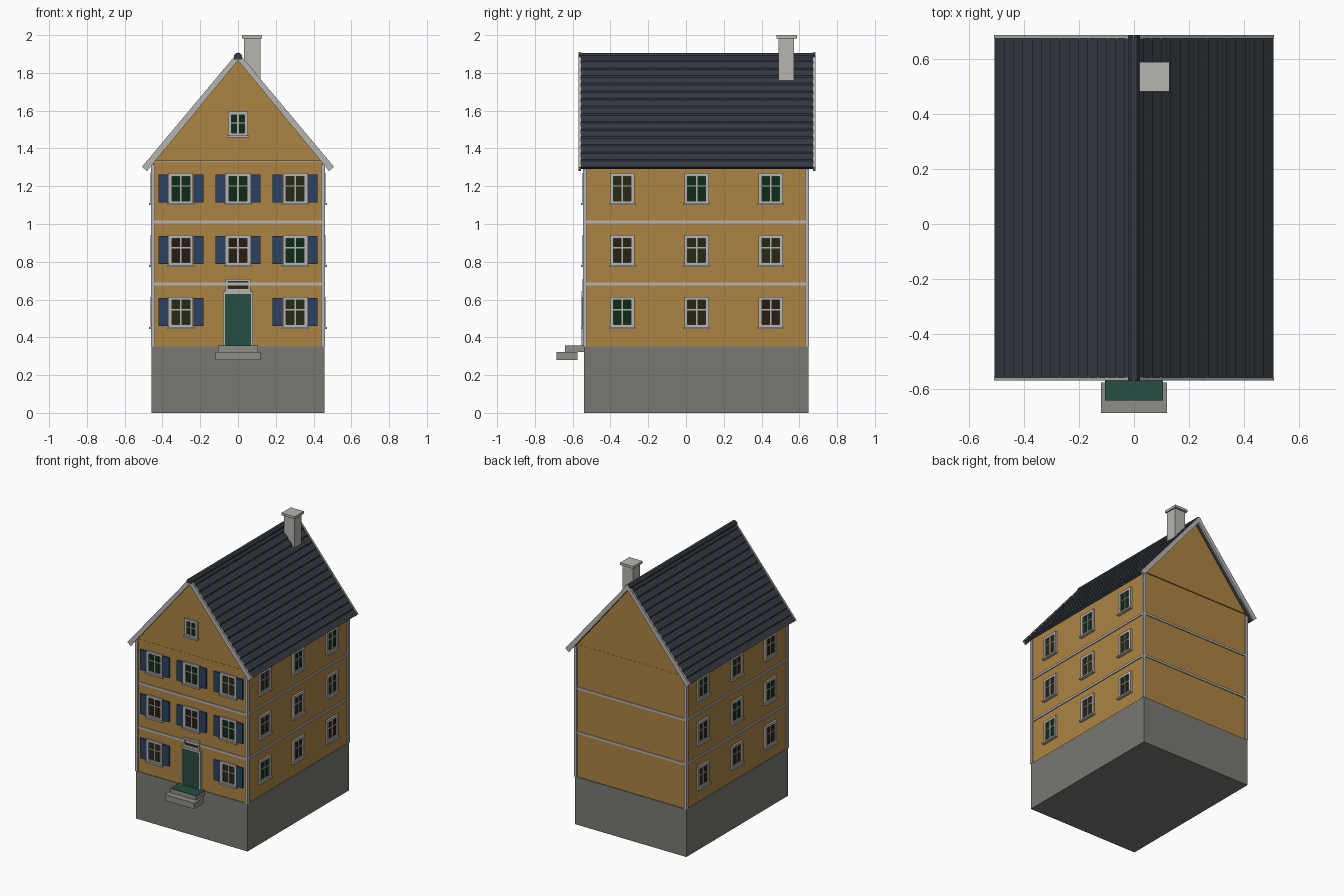
import bpy, bmesh, random
from math import pi
from mathutils import Matrix, Vector

if "Cube" in bpy.data.objects:
    bpy.data.objects.remove(bpy.data.objects["Cube"])

random.seed(4)


def mat(name, rgb):
    m = bpy.data.materials.new(name)
    m.diffuse_color = (*rgb, 1)
    m.use_nodes = True
    m.node_tree.nodes["Principled BSDF"].inputs["Base Color"].default_value = m.diffuse_color
    return m


OCHRE = mat("ochre_plaster", (0.42, 0.23, 0.055))
STONE = mat("base_stone", (0.19, 0.19, 0.17))
STEP = mat("step_stone", (0.28, 0.27, 0.24))
TRIM = mat("light_trim", (0.47, 0.46, 0.43))
SLATE = mat("slate", (0.035, 0.043, 0.055))
BLUE = mat("shutter_blue", (0.025, 0.055, 0.12))
GREEN = mat("door_green", (0.02, 0.075, 0.055))
GLASS = [mat("glass_%d" % i, c) for i, c in enumerate([
    (0.02, 0.012, 0.006), (0.022, 0.022, 0.008), (0.004, 0.025, 0.008), (0.02, 0.016, 0.006)])]


def finish(name, bm, material):
    bmesh.ops.recalc_face_normals(bm, faces=bm.faces)
    me = bpy.data.meshes.new(name)
    bm.to_mesh(me)
    bm.free()
    me.materials.append(material)
    ob = bpy.data.objects.new(name, me)
    bpy.context.collection.objects.link(ob)
    return ob


def boxes(name, spans, material, M=Matrix()):
    """One object from boxes given as (x0, x1, y0, y1, z0, z1)."""
    bm = bmesh.new()
    for x0, x1, y0, y1, z0, z1 in spans:
        T = Matrix.Translation(((x0 + x1) / 2, (y0 + y1) / 2, (z0 + z1) / 2))
        S = Matrix.Diagonal((x1 - x0, y1 - y0, z1 - z0, 1))
        bmesh.ops.create_cube(bm, size=1, matrix=M @ T @ S)
    return finish(name, bm, material)


def prism(name, pts, y0, y1, material):
    """Extrude an x-z outline along y."""
    bm = bmesh.new()
    f = bm.faces.new([bm.verts.new((x, y0, z)) for x, z in pts])
    r = bmesh.ops.extrude_face_region(bm, geom=[f])
    vs = [v for v in r["geom"] if isinstance(v, bmesh.types.BMVert)]
    bmesh.ops.translate(bm, verts=vs, vec=(0, y1 - y0, 0))
    bmesh.ops.triangulate(bm, faces=[f for f in bm.faces if len(f.verts) > 4])
    return finish(name, bm, material)


def both(right):
    """Mirror a right-hand outline (top to bottom) to make the whole outline."""
    return right + [(-x, z) for x, z in reversed(right) if x > 1e-6]


W, YF, YB = 0.45, -0.535, 0.64

# Base, walls and gable
boxes("stone_base", [(-0.457, 0.457, -0.54, 0.648, 0, 0.352)], STONE)
boxes("walls", [(-W, W, YF, YB, 0.35, 1.33)], OCHRE)
prism("gable", [(-0.442, 1.333), (0.442, 1.333), (0, 1.872)], YF - 0.004, YB + 0.004, OCHRE)

# Corner strips and floor bands
boxes("corner_strips", [(min(s * 0.46, s * 0.44), max(s * 0.46, s * 0.44), y, y + 0.02, 0.352, 1.315)
                        for s in (-1, 1) for y in (-0.545, 0.63)], TRIM)
for i, z in enumerate((0.682, 1.01)):
    boxes("floor_band_%d" % i, [(-W - 0.007, W + 0.007, YF - 0.007, YB + 0.007, z - 0.008, z + 0.008)], TRIM)

# Roof with stepped slate courses
N, K, XE = 15, 1.2, 0.505
profile = [(0, 1.902)]
for i in range(N):
    a, b = XE * i / N, XE * (i + 1) / N
    za, zb = 1.898 - K * a, 1.898 - K * b
    if i:
        profile.append((a, za))
    profile.append((b, zb + 0.009))
profile += [(0.485, 1.29)]
roof = both(profile)
inner = len(profile)
roof.insert(inner, (0, 1.872))
prism("slate_roof", roof, -0.562, 0.678, SLATE)
prism("ridge_cap", both([(0.01, 1.905), (0.021, 1.893), (0.021, 1.872)]), -0.57, 0.683, SLATE)

# Barge boards on both gable ends
barge = both([(0, 1.91), (0.508, 1.303), (0.482, 1.28)])
barge.insert(3, (0, 1.866))
prism("front_barge_board", barge, -0.568, -0.556, TRIM)
prism("back_barge_board", barge, 0.673, 0.685, TRIM)

# Chimney
boxes("chimney", [(0.032, 0.118, 0.49, 0.572, 1.72, 1.985)], TRIM)
boxes("chimney_cap", [(0.02, 0.128, 0.48, 0.588, 1.982, 2.0)], TRIM)


def window(name, M, u, z, w=0.13, h=0.165, bar=0.014, shutters=False):
    """Local frame: u along the wall, -y outward from the wall plane."""
    a, b, lo, hi, t = u - w / 2, u + w / 2, z - h / 2, z + h / 2, 0.018
    boxes(name + "_frame", [
        (a, a + t, -0.013, 0.004, lo, hi), (b - t, b, -0.013, 0.004, lo, hi),
        (a + t, b - t, -0.013, 0.004, hi - t, hi), (a + t, b - t, -0.013, 0.004, lo, lo + t),
        (u - 0.004, u + 0.004, -0.009, 0.004, lo + t, hi - t),
        (a + t, b - t, -0.008, 0.004, z + bar - 0.003, z + bar + 0.003)], TRIM, M)
    boxes(name + "_sill", [(a - 0.006, b + 0.006, -0.022, 0.004, lo - 0.005, lo + 0.006)], TRIM, M)
    boxes(name + "_glass", [(a + t / 2, b - t / 2, -0.004, 0.004, lo + t / 2, hi - t / 2)],
          random.choice(GLASS), M)
    if shutters:
        boxes(name + "_shutters", [(p, p + 0.053, -0.012, 0.002, z - 0.073, z + 0.076)
                                   for p in (a - 0.054, b + 0.001)], BLUE, M)


# Windows on the front and both sides
front = Matrix.Translation((0, YF, 0))
right = Matrix.Translation((W, 0, 0)) @ Matrix.Rotation(pi / 2, 4, "Z")
left = Matrix.Translation((-W, 0, 0)) @ Matrix.Rotation(-pi / 2, 4, "Z")
for r, z in enumerate((0.532, 0.86, 1.187)):
    for c in range(3):
        if (r, c) != (0, 1):
            window("front_window_%d%d" % (r, c), front, (c - 1) * 0.302, z, shutters=True)
        y = -0.337 + c * 0.393
        window("right_window_%d%d" % (r, c), right, y, z)
        window("left_window_%d%d" % (r, c), left, -y, z)
window("gable_window", Matrix.Translation((0, YF - 0.004, 0)), 0, 1.529, 0.104, 0.132, 0.006)

# Door, transom and steps
boxes("door_frame", [(-0.08, -0.068, -0.018, 0.004, 0.354, 0.642), (0.068, 0.08, -0.018, 0.004, 0.354, 0.642),
                     (-0.08, 0.08, -0.018, 0.004, 0.63, 0.642)], TRIM, front)
boxes("door", [(-0.069, 0.069, -0.012, 0.004, 0.354, 0.632)], GREEN, front)
boxes("transom_frame", [(-0.065, 0.065, -0.014, 0.004, 0.642, 0.658), (-0.065, 0.065, -0.014, 0.004, 0.696, 0.71),
                        (-0.065, -0.052, -0.014, 0.004, 0.656, 0.698),
                        (0.052, 0.065, -0.014, 0.004, 0.656, 0.698)], TRIM, front)
boxes("transom_glass", [(-0.055, 0.055, -0.006, 0.004, 0.65, 0.7)], GLASS[1], front)
boxes("upper_step", [(-0.105, 0.105, -0.64, -0.535, 0.322, 0.353)], STEP)
boxes("step_mat", [(-0.105, 0.105, -0.64, -0.535, 0.353, 0.356)], GREEN)
boxes("lower_step", [(-0.12, 0.12, -0.685, -0.575, 0.279, 0.323)], STEP)
